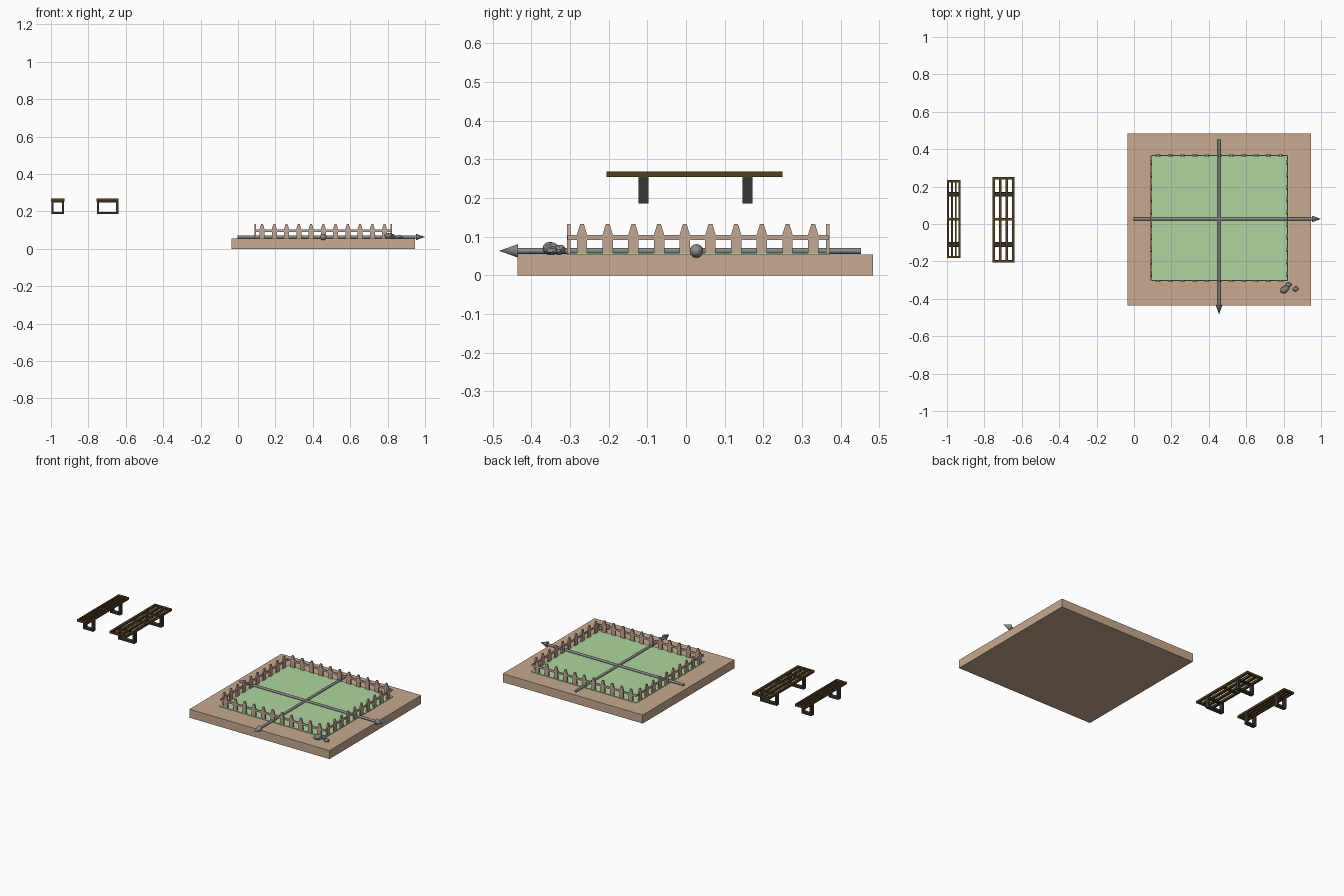
import bpy, bmesh, random
from math import pi
from mathutils import Vector, Matrix

if "Cube" in bpy.data.objects:
    bpy.data.objects.remove(bpy.data.objects["Cube"])

random.seed(4)

def material(name, rgb):
    m = bpy.data.materials.new(name)
    m.diffuse_color = (*rgb, 1)
    m.use_nodes = True
    m.node_tree.nodes["Principled BSDF"].inputs["Base Color"].default_value = m.diffuse_color
    return m

TAN = material("sand", (0.57, 0.40, 0.28))
GREEN = material("grass", (0.42, 0.67, 0.35))
FENCE = material("fence_wood", (0.56, 0.39, 0.30))
WOOD = material("bench_wood", (0.085, 0.05, 0.014))
IRON = material("bench_iron", (0.04, 0.038, 0.034))
GREY = material("stone_grey", (0.25, 0.25, 0.25))

def finish(bm, name, mat):
    bmesh.ops.recalc_face_normals(bm, faces=bm.faces)
    me = bpy.data.meshes.new(name)
    bm.to_mesh(me)
    bm.free()
    ob = bpy.data.objects.new(name, me)
    bpy.context.collection.objects.link(ob)
    me.materials.append(mat)
    return ob

def add_box(bm, x0, x1, y0, y1, z0, z1):
    m = Matrix.Translation(((x0 + x1) / 2, (y0 + y1) / 2, (z0 + z1) / 2))
    m = m @ Matrix.Diagonal((x1 - x0, y1 - y0, z1 - z0, 1))
    bmesh.ops.create_cube(bm, size=1, matrix=m)

def box(name, mat, *dims):
    bm = bmesh.new()
    add_box(bm, *dims)
    return finish(bm, name, mat)

# ground slab and lawn
box("base_slab", TAN, -0.035, 0.945, -0.435, 0.483, 0, 0.054)
box("lawn", GREEN, 0.087, 0.826, -0.308, 0.372, 0.05, 0.058)

# picket fence: one straight run, built along local x and then placed
def fence(name, length, count, step, center, angle):
    bm = bmesh.new()
    t = 0.0045
    profile = [(-0.0135, 0.055), (0.0135, 0.055), (0.0135, 0.104),
               (0.005, 0.132), (-0.005, 0.132), (-0.0135, 0.104)]
    for i in range(count):
        cx = (i - (count - 1) / 2) * step
        face = bm.faces.new([bm.verts.new((cx + x, -t, z)) for x, z in profile])
        ext = bmesh.ops.extrude_face_region(bm, geom=[face], use_keep_orig=True)
        moved = [v for v in ext["geom"] if isinstance(v, bmesh.types.BMVert)]
        bmesh.ops.translate(bm, verts=moved, vec=(0, 2 * t, 0))
    add_box(bm, -length / 2, length / 2, -0.003, 0.003, 0.091, 0.1035)
    ob = finish(bm, name, FENCE)
    ob.location = (*center, 0)
    ob.rotation_euler.z = angle

fence("front_fence", 0.732, 11, 0.0655, (0.456, -0.303), 0)
fence("back_fence", 0.732, 11, 0.0655, (0.456, 0.366), 0)
fence("left_fence", 0.67, 10, 0.0664, (0.092, 0.030), pi / 2)
fence("right_fence", 0.67, 10, 0.0664, (0.820, 0.030), pi / 2)

# axis arrows: round shaft and cone head
def arrow(name, start, tip):
    a, b = Vector(start), Vector(tip)
    d = b - a
    head = 0.049
    rot = d.to_track_quat('Z', 'Y').to_matrix().to_4x4()
    bm = bmesh.new()
    for r1, r2, z0, z1 in ((0.0075, 0.0075, 0, d.length - head),
                           (0.0175, 0, d.length - head, d.length)):
        m = Matrix.Translation(a) @ rot @ Matrix.Translation((0, 0, (z0 + z1) / 2))
        bmesh.ops.create_cone(bm, cap_ends=True, segments=24, radius1=r1,
                              radius2=r2, depth=z1 - z0, matrix=m)
    ob = finish(bm, name, GREY)
    bpy.context.view_layer.objects.active = ob
    ob.select_set(True)
    bpy.ops.object.shade_smooth_by_angle()
    ob.select_set(False)

arrow("side_arrow", (-0.003, 0.027, 0.063), (1.0, 0.027, 0.063))
arrow("front_arrow", (0.455, 0.453, 0.063), (0.455, -0.483, 0.063))

# benches: slatted seat with end boards and crossbars, on two iron loops
def bench(name, x0, x1, y0, y1, slat, bars):
    bm = bmesh.new()
    gap = (x1 - x0 - 4 * slat) / 3
    for i in range(4):
        x = x0 + i * (slat + gap)
        add_box(bm, x, x + slat, y0, y1, 0.254, 0.268)
    for y in (y0, y1 - 0.012):
        add_box(bm, x0 + slat / 2, x1 - slat / 2, y, y + 0.012, 0.2545, 0.2675)
    mid = sum(bars) / 2
    add_box(bm, x0 + slat / 2, x1 - slat / 2, mid - 0.007, mid + 0.007, 0.2545, 0.266)
    finish(bm, name + "_seat", WOOD)
    bm = bmesh.new()
    e, w = 0.002, 0.011
    for y in bars:
        ya, yb = y - 0.013, y + 0.013
        add_box(bm, x0 + e, x0 + e + w, ya, yb, 0.185, 0.255)
        add_box(bm, x1 - e - w, x1 - e, ya, yb, 0.185, 0.255)
        add_box(bm, x0 + e + w, x1 - e - w, ya, yb, 0.185, 0.196)
        add_box(bm, x0 + e + w, x1 - e - w, y - 0.009, y + 0.009, 0.247, 0.255)
    finish(bm, name + "_legs", IRON)

bench("wide_bench", -0.757, -0.638, -0.205, 0.25, 0.015, (-0.11, 0.159))
bench("narrow_bench", -1.0, -0.927, -0.182, 0.235, 0.0105, (-0.11, 0.159))

# rocks by the corner
def rock(name, loc, size):
    bm = bmesh.new()
    bmesh.ops.create_icosphere(bm, subdivisions=2, radius=1)
    for v in bm.verts:
        v.co *= random.uniform(0.88, 1.06)
    ob = finish(bm, name, GREY)
    ob.location, ob.scale = loc, size
    ob.rotation_euler.z = 0.5

rock("large_rock", (0.805, -0.350, 0.069), (0.027, 0.019, 0.018))
rock("middle_rock", (0.826, -0.326, 0.066), (0.018, 0.015, 0.013))
rock("small_rock", (0.864, -0.347, 0.064), (0.017, 0.014, 0.011))
